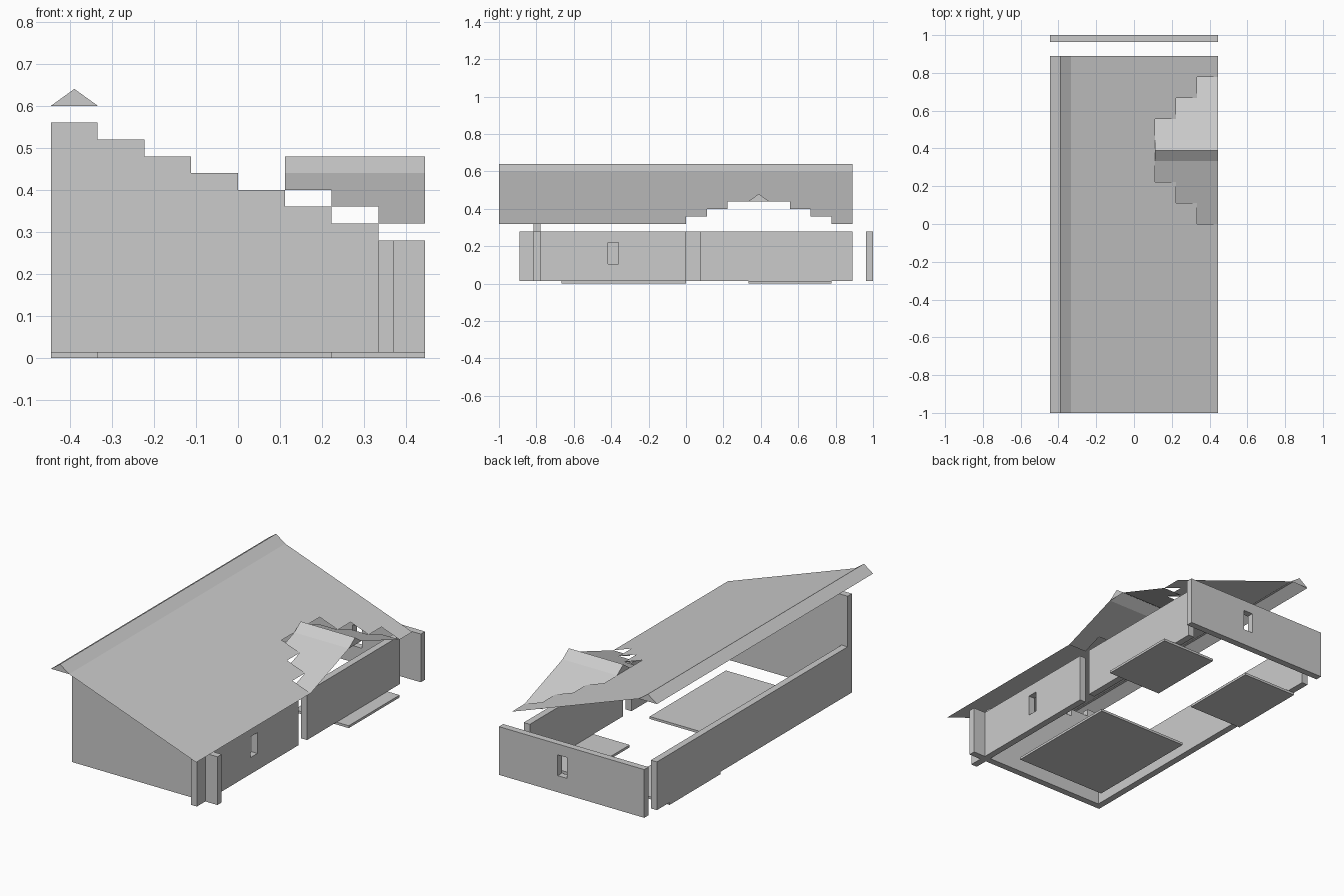
import bpy, bmesh

if "Cube" in bpy.data.objects:
    bpy.data.objects.remove(bpy.data.objects["Cube"])

U = 1 / 9          # one plan grid cell
H = 0.04           # rise per cell
T = U / 3          # wall thickness
Z0, Z1 = 0.0133, 0.28


def make(name, bm):
    bmesh.ops.remove_doubles(bm, verts=bm.verts[:], dist=1e-5)
    me = bpy.data.meshes.new(name)
    bm.to_mesh(me)
    bm.free()
    ob = bpy.data.objects.new(name, me)
    bpy.context.collection.objects.link(ob)
    return ob


def box(name, x0, x1, y0, y1, z0=Z0, z1=Z1):
    bm = bmesh.new()
    bmesh.ops.create_cube(bm, size=1)
    for v in bm.verts:
        v.co = ((x0, x1)[v.co.x > 0], (y0, y1)[v.co.y > 0], (z0, z1)[v.co.z > 0])
    return make(name, bm)


def prism(name, profile, axis_vec):
    bm = bmesh.new()
    f = bm.faces.new([bm.verts.new(p) for p in profile])
    r = bmesh.ops.extrude_face_region(bm, geom=[f])
    bmesh.ops.translate(bm, vec=axis_vec,
                        verts=[g for g in r["geom"] if isinstance(g, bmesh.types.BMVert)])
    bmesh.ops.recalc_face_normals(bm, faces=bm.faces[:])
    return make(name, bm)


def quad(bm, pts):
    f = bm.faces.new([bm.verts.new(p) for p in pts])
    f.normal_update()
    if f.normal.z < 0:
        f.normal_flip()


def ridge(name, profile, axis_vec):
    # hollow ridge cap: two slopes and closed ends, open underside
    ob = prism(name, profile, axis_vec)
    bm = bmesh.new()
    bm.from_mesh(ob.data)
    down = [f for f in bm.faces if f.normal.z < -0.9]
    bmesh.ops.delete(bm, geom=down, context='FACES')
    bm.to_mesh(ob.data)
    bm.free()


def cut_window(wall, x0, x1, y0, y1):
    c = box(wall.name + "_window_cutter", x0, x1, y0, y1, 0.105, 0.22)
    c.hide_render = True
    c.hide_viewport = True
    m = wall.modifiers.new("window", 'BOOLEAN')
    m.operation = 'DIFFERENCE'
    m.solver = 'EXACT'
    m.object = c


# Stepped gable wall at the front
steps = [(-4 * U, Z0)]
for i in range(7):
    z = 0.56 - H * i
    steps += [((i - 4) * U, z), ((i - 3) * U, z)]
steps.append((3 * U, Z0))
prism("front_gable_wall", [(x, -7 * U - T, z) for x, z in steps], (0, T, 0))

# Front right corner panel, L-shaped
x, y = 3 * U, -7 * U
prism("corner_panel", [(x, y, Z0), (x, y - U, Z0), (x + T, y - U, Z0), (x + T, y - T, Z0),
                       (x + U, y - T, Z0), (x + U, y, Z0)], (0, 0, Z1 - Z0))

# Side and back walls
box("left_wall", -4 * U, -4 * U + T, -7 * U, 8 * U)
box("right_wall_back", x, x + T, 2 * T, 8 * U)
right = box("right_wall_front", x, x + T, -7 * U, 0)
cut_window(right, x - 0.1, x + 0.1, -0.418, -0.36)
back = box("back_wall", -4 * U, 4 * U, 1 - T, 1)
cut_window(back, 0.027, 0.085, 0.9, 1.1)

# Floor plates
box("floor_plate_front", -3 * U, 2 * U, -6 * U, 0, 0, Z0)
box("floor_plate_right", U, 4 * U, 3 * U, 7 * U, 0, Z0)
box("floor_plate_left", -4 * U, -U, 3 * U, 7 * U, 0, Z0)

# Main roof sheet, with a stepped opening for the dormer
bm = bmesh.new()
for i in range(7):
    xa, xb = (i - 3) * U, (i - 2) * U
    za, zb = 0.60 - H * i, 0.56 - H * i
    k = i - 4                       # dormer rows 0..2
    spans = [(-9, 8)] if k < 0 else [(-9, 2 - k), (5 + k, 8)]
    for a, b in spans:
        quad(bm, [(xa, a * U, za), (xb, a * U, zb), (xb, b * U, zb), (xa, b * U, za)])
make("main_roof", bm)
ridge("main_ridge_cap", [(-4 * U, -1, 0.6), (-3.5 * U, -1, 0.64), (-3 * U, -1, 0.6)],
      (0, 17 * U, 0))

# Dormer slopes, mirrored about y = 3.5 cells, each row one cell longer
bm = bmesh.new()
for s in (-1, 1):
    for k in range(3):
        xa, xb = (k + 1) * U, (k + 2) * U
        ya, yb = (3.5 + s * 0.5) * U, (3.5 + s * (1.5 + k)) * U
        zb = 0.44 - H * (k + 1)
        quad(bm, [(xa, ya, 0.44), (xb, ya, 0.44), (xb, yb, zb), (xa, yb, zb)])
make("dormer_roof", bm)
ridge("dormer_ridge_cap", [(U, 3 * U, 0.44), (U, 3.5 * U, 0.48), (U, 4 * U, 0.44)],
      (3 * U, 0, 0))
